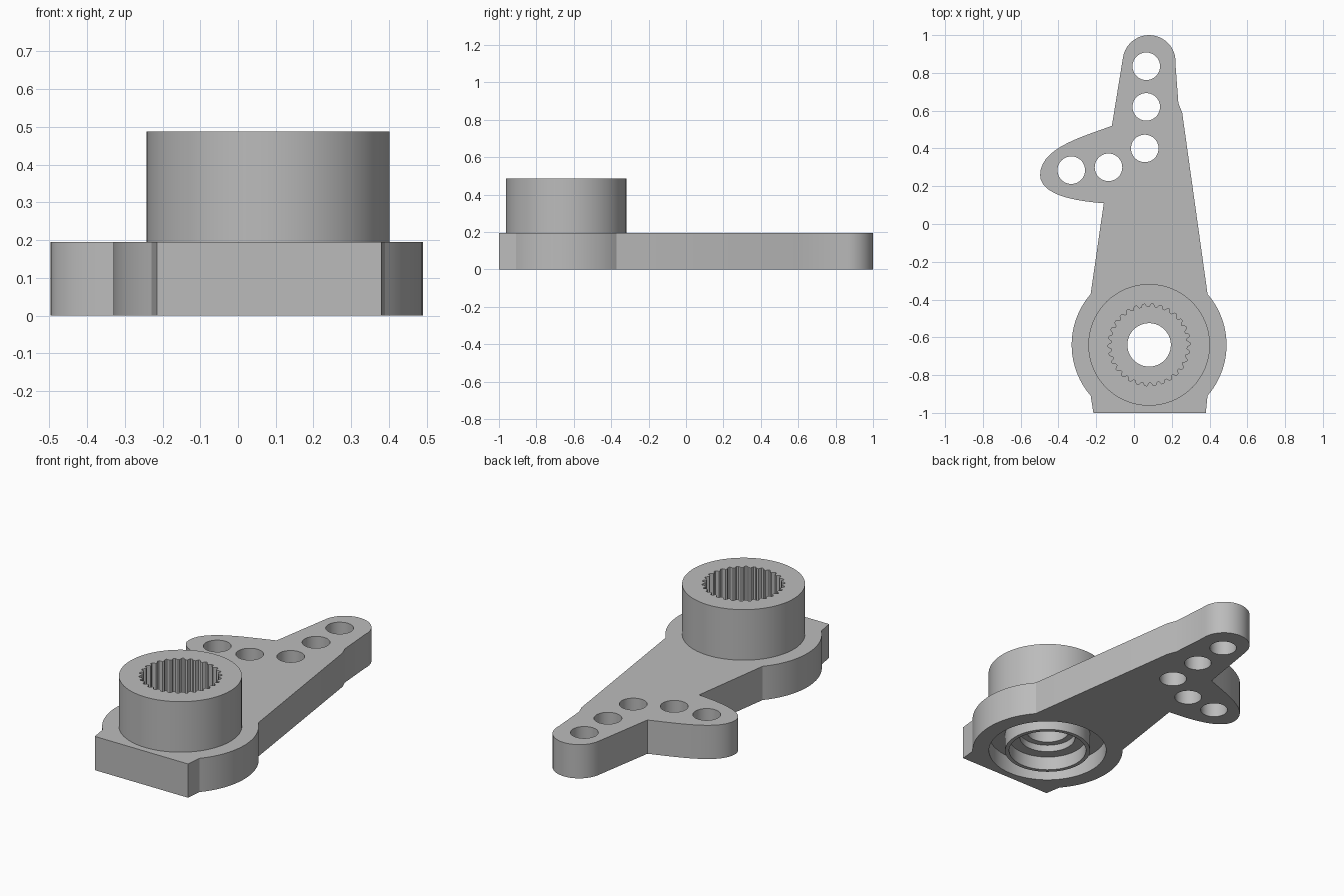
import bpy, bmesh, math
from mathutils import Vector
from mathutils.geometry import interpolate_bezier

if "Cube" in bpy.data.objects:
    bpy.data.objects.remove(bpy.data.objects["Cube"], do_unlink=True)

HUB = (0.08, -0.64)
PLATE_TOP, HUB_TOP = 0.195, 0.487

grey = bpy.data.materials.new("plain grey")
grey.use_nodes = True
colour = (0.5, 0.5, 0.5, 1)
grey.diffuse_color = colour
grey.node_tree.nodes["Principled BSDF"].inputs["Base Color"].default_value = colour


def prism(name, points, z0, z1):
    """Extrude a closed outline between two heights."""
    bm = bmesh.new()
    face = bm.faces.new([bm.verts.new((x, y, z0)) for x, y in points])
    top = bmesh.ops.extrude_face_region(bm, geom=[face])["geom"]
    bmesh.ops.translate(bm, vec=(0, 0, z1 - z0),
                        verts=[v for v in top if isinstance(v, bmesh.types.BMVert)])
    bmesh.ops.recalc_face_normals(bm, faces=bm.faces)
    mesh = bpy.data.meshes.new(name)
    bm.to_mesh(mesh)
    bm.free()
    mesh.materials.append(grey)
    obj = bpy.data.objects.new(name, mesh)
    bpy.context.collection.objects.link(obj)
    return obj


def arc(centre, radius, start, end, steps):
    angles = [math.radians(start + (end - start) * i / steps) for i in range(steps + 1)]
    return [(centre[0] + radius * math.cos(a), centre[1] + radius * math.sin(a)) for a in angles]


def circle(centre, radius, steps=64):
    return arc(centre, radius, 0, 360, steps)[:-1]


def bezier(*points, steps=14):
    a, b, c, d = [Vector((x, y, 0)) for x, y in points]
    return [(p.x, p.y) for p in interpolate_bezier(a, b, c, d, steps)]


def combine(target, tool, operation):
    mod = target.modifiers.new("combine", "BOOLEAN")
    mod.object, mod.operation, mod.solver = tool, operation, "EXACT"
    tool.hide_render = True
    bpy.context.view_layer.objects.active = target
    bpy.ops.object.modifier_apply(modifier=mod.name)
    bpy.data.objects.remove(tool, do_unlink=True)


# Arm plate: square foot, round hub base, tapered arm and side branch
outline = [(-0.215, -1), (0.38, -1)]
outline += arc(HUB, 0.41, -41, 41, 24)
outline += [(0.255, 0.59), (0.235, 0.64), (0.22, 0.84)]
outline += arc((0.08, 0.86), 0.14, 5, 172, 20)
outline += [(-0.117, 0.52)]
outline += bezier((-0.13, 0.515), (-0.28, 0.46), (-0.497, 0.4), (-0.497, 0.26))
outline += bezier((-0.497, 0.26), (-0.497, 0.15), (-0.3, 0.12), (-0.16, 0.11))[1:]
outline += arc(HUB, 0.41, 139, 221, 24)
horn = prism("control_arm", outline, 0, PLATE_TOP)

# Raised hub
combine(horn, prism("hub", circle(HUB, 0.322, 80), 0.12, HUB_TOP), "UNION")

# Linkage holes
for spot in [(0.065, 0.835), (0.065, 0.62), (0.057, 0.4), (-0.135, 0.3), (-0.332, 0.285)]:
    combine(horn, prism("linkage_hole", circle(spot, 0.073, 40), -0.1, 0.4), "DIFFERENCE")

# Toothed socket in the top of the hub
TEETH = 30
socket = []
for i in range(TEETH * 4):
    a = math.tau * i / (TEETH * 4)
    r = 0.217 if i % 4 < 2 else 0.2
    socket.append((HUB[0] + r * math.cos(a), HUB[1] + r * math.sin(a)))
combine(horn, prism("toothed_socket", socket, 0.19, 0.6), "DIFFERENCE")

# Ring-shaped relief under the hub, leaving a thin collar
relief = prism("relief", circle(HUB, 0.32, 80), -0.1, 0.1)
combine(relief, prism("collar", circle(HUB, 0.232), -0.2, 0.2), "DIFFERENCE")
combine(horn, relief, "DIFFERENCE")

# Stepped screw seat and through hole
for radius, depth in [(0.21, 0.08), (0.15, 0.12), (0.115, 0.3)]:
    combine(horn, prism("screw_seat", circle(HUB, radius), -0.1, depth), "DIFFERENCE")

bpy.ops.object.select_all(action="DESELECT")
horn.select_set(True)
bpy.context.view_layer.objects.active = horn
bpy.ops.object.shade_smooth_by_angle(angle=math.radians(25))
